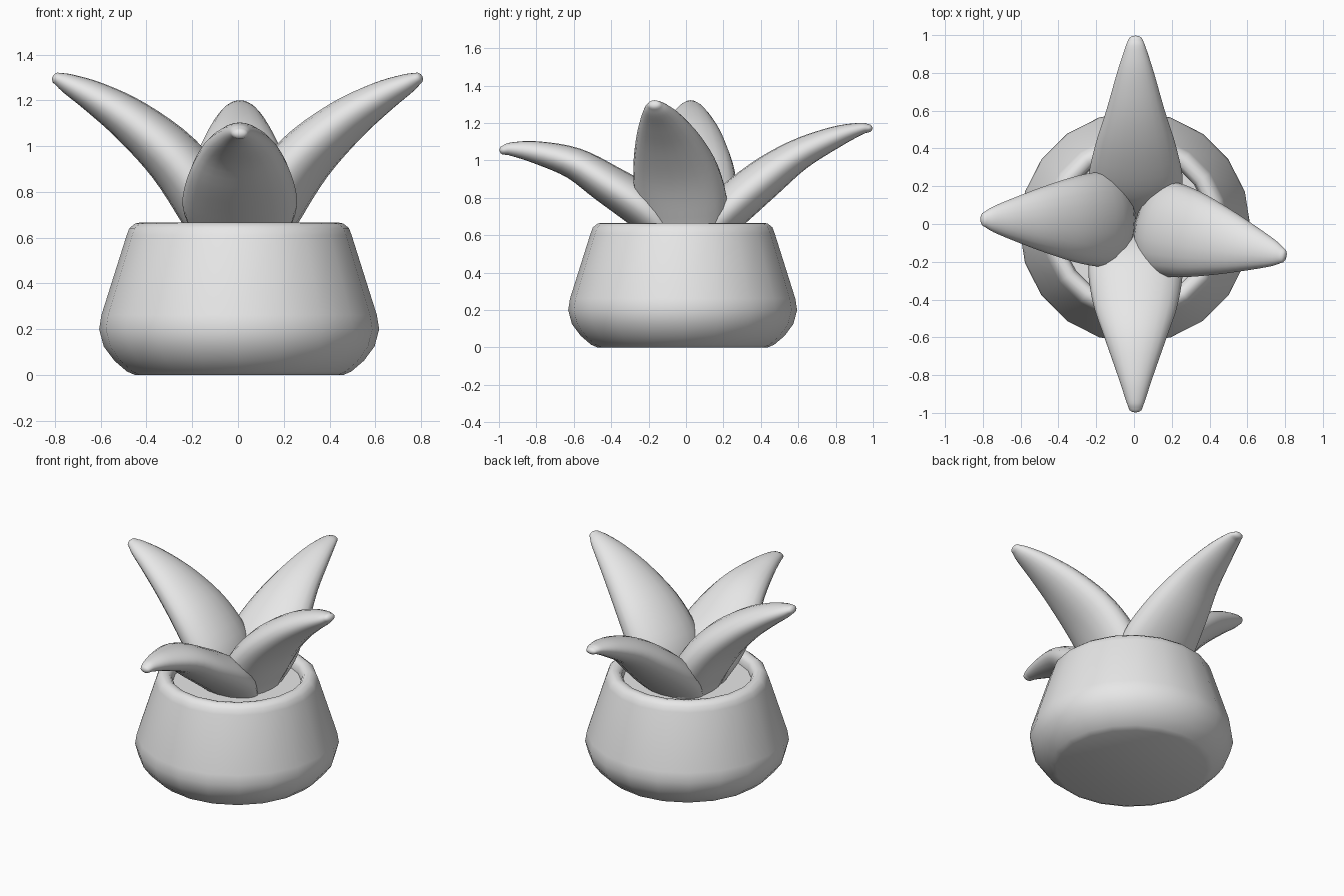
import bpy, bmesh, math
from mathutils import Vector, Matrix

cube = bpy.data.objects.get("Cube")
if cube:
    bpy.data.objects.remove(cube, do_unlink=True)

GREY = (0.8, 0.8, 0.8, 1)
clay = bpy.data.materials.new("plain_grey")
clay.use_nodes = True
clay.diffuse_color = GREY
clay.node_tree.nodes["Principled BSDF"].inputs["Base Color"].default_value = GREY


def loft(name, rings, angle=40):
    """Skin a list of closed rings and cap both ends."""
    bm = bmesh.new()
    loops = [[bm.verts.new(p) for p in ring] for ring in rings]
    n = len(loops[0])
    for a, b in zip(loops, loops[1:]):
        for i in range(n):
            j = (i + 1) % n
            bm.faces.new((a[i], a[j], b[j], b[i]))
    bm.faces.new(loops[0])
    bm.faces.new(loops[-1])
    bmesh.ops.recalc_face_normals(bm, faces=bm.faces)
    mesh = bpy.data.meshes.new(name)
    bm.to_mesh(mesh)
    bm.free()
    mesh.materials.append(clay)
    obj = bpy.data.objects.new(name, mesh)
    bpy.context.collection.objects.link(obj)
    bpy.ops.object.select_all(action='DESELECT')
    obj.select_set(True)
    bpy.context.view_layer.objects.active = obj
    bpy.ops.object.shade_smooth_by_angle(angle=math.radians(angle))
    return obj


def circle(r, z, n=20):
    return [(0.005 + r * math.cos(math.tau * i / n),
             -0.018 + r * math.sin(math.tau * i / n), z) for i in range(n)]


def spline(p0, p1, p2, p3, t):
    return 0.5 * (2 * p1 + (p2 - p0) * t + (2 * p0 - 5 * p1 + 4 * p2 - p3) * t * t
                  + (3 * p1 - p0 - 3 * p2 + p3) * t ** 3)


def leaf(name, stations, base, turn, steps=4, sides=20):
    """Stations hold reach, height, half width and half thickness."""
    pts = [Vector(s) for s in stations]
    pts = [2 * pts[0] - pts[1]] + pts + [2 * pts[-1] - pts[-2]]
    path = [spline(*pts[k:k + 4], i / steps)
            for k in range(len(pts) - 3) for i in range(steps)] + [pts[-2]]
    # Rounded tip
    d = (path[-1] - path[-2]).xy.normalized()
    end = path[-1]
    for a in (30, 55, 75, 87):
        s, c = math.sin(math.radians(a)), math.cos(math.radians(a))
        path.append(Vector((end.x + d.x * 0.022 * s, end.y + d.y * 0.022 * s,
                            end.z * c, end.w * c)))
    place = Matrix.Translation((base[0], base[1], 0)) @ Matrix.Rotation(math.radians(turn), 4, 'Z')
    rings = []
    for i, p in enumerate(path):
        d = (path[min(i + 1, len(path) - 1)] - path[max(i - 1, 0)]).xy.normalized()
        ring = []
        for k in range(sides):
            a = math.tau * k / sides
            up = p.w * math.sin(a)
            ring.append(place @ Vector((p.x - d.y * up, p.z * math.cos(a), p.y + d.x * up)))
        rings.append(ring)
    return loft(name, rings, 60)


# Pot with rounded rim, and the filling inside it
pot_profile = [(0.455, 0), (0.49, 0.015), (0.545, 0.062), (0.592, 0.125), (0.612, 0.2),
               (0.602, 0.262), (0.492, 0.61), (0.48, 0.642), (0.455, 0.662), (0.435, 0.666),
               (0.41, 0.66), (0.393, 0.64), (0.388, 0.6), (0.388, 0.56)]
loft("pot", [circle(r, z) for r, z in pot_profile], 50)
loft("soil", [circle(0.39, 0.56), circle(0.39, 0.6)], 30)

# Two tall side leaves
tall = [(0.09, 0.57, 0.2, 0.1), (0.14, 0.75, 0.25, 0.135), (0.28, 0.945, 0.235, 0.125),
        (0.46, 1.105, 0.18, 0.1), (0.62, 1.21, 0.12, 0.072), (0.74, 1.272, 0.07, 0.045),
        (0.79, 1.296, 0.04, 0.027)]
leaf("left_leaf", tall, (0.015, 0.01), -13)
leaf("right_leaf", tall, (0, 0.025), 180)

# Front and back leaves, leaning further out
front = [(0.09, 0.59, 0.2, 0.08), (0.22, 0.74, 0.25, 0.115), (0.42, 0.875, 0.225, 0.105),
         (0.6, 0.985, 0.165, 0.085), (0.8, 1.043, 0.095, 0.06), (0.93, 1.06, 0.052, 0.037),
         (0.975, 1.055, 0.036, 0.025)]
back = [(0.09, 0.57, 0.2, 0.08), (0.22, 0.73, 0.25, 0.115), (0.41, 0.895, 0.215, 0.11),
        (0.6, 1.03, 0.155, 0.085), (0.8, 1.125, 0.098, 0.058), (0.93, 1.168, 0.056, 0.033),
        (0.975, 1.172, 0.038, 0.022)]
leaf("front_leaf", front, (0.008, 0), -90)
leaf("back_leaf", back, (0.008, 0), 90)
